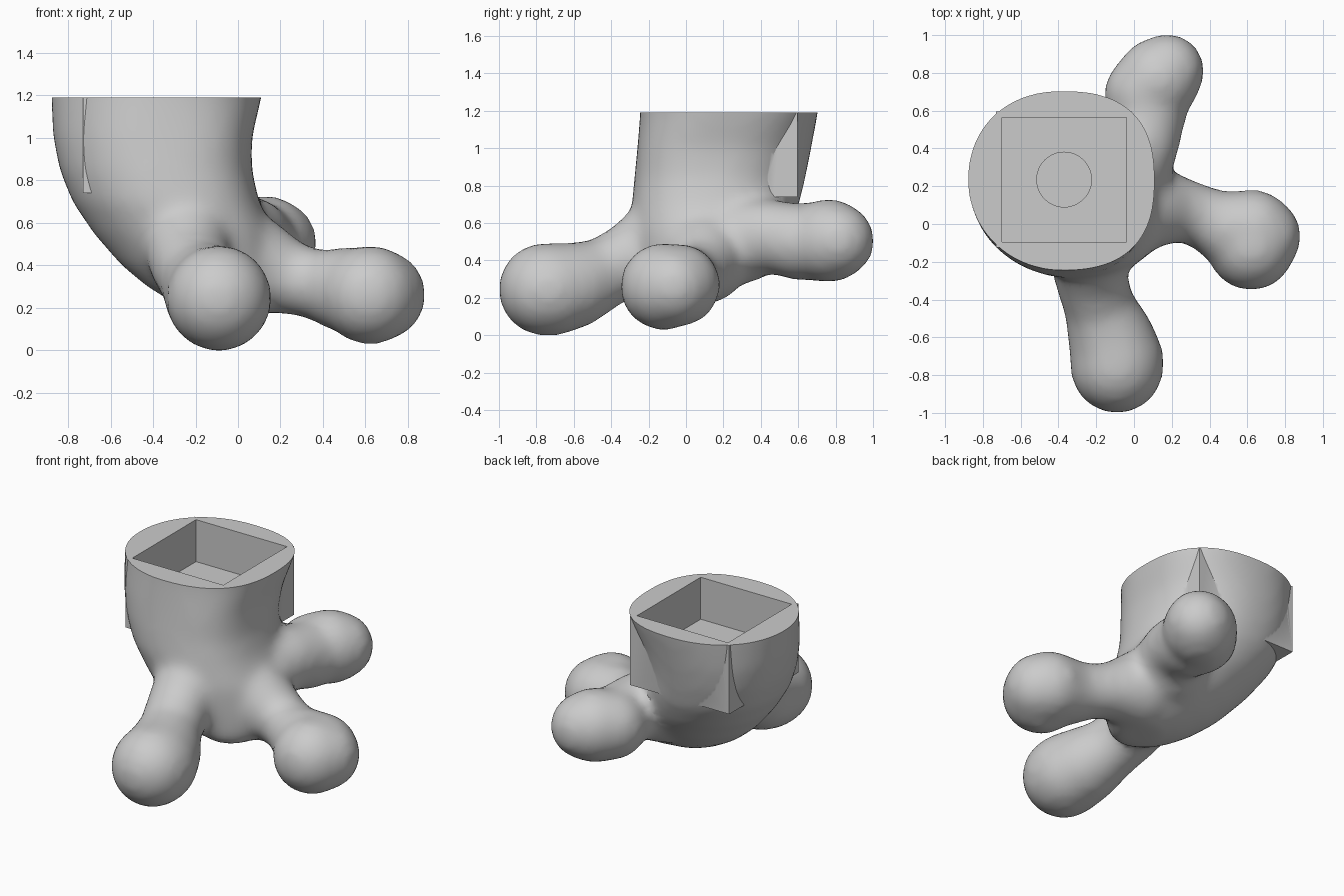
import bpy, bmesh, math
from mathutils import Vector, Matrix

cube = bpy.data.objects.get("Cube")
if cube:
    bpy.data.objects.remove(cube, do_unlink=True)

TOP = 1.19
SOCKET = Vector((-0.37, 0.235, 0))

grey = bpy.data.materials.new("soft grey")
grey.use_nodes = True
grey.diffuse_color = (0.6, 0.6, 0.6, 1)
grey.node_tree.nodes["Principled BSDF"].inputs["Base Color"].default_value = (0.6, 0.6, 0.6, 1)


def make_mesh(name, bm):
    mesh = bpy.data.meshes.new(name)
    bm.to_mesh(mesh)
    bm.free()
    return mesh


def make_object(name, mesh):
    obj = bpy.data.objects.new(name, mesh)
    bpy.context.collection.objects.link(obj)
    return obj


def box(name, size, low, high):
    bm = bmesh.new()
    place = Matrix.Translation(SOCKET + Vector((0, 0, (low + high) / 2)))
    bmesh.ops.create_cube(bm, size=1, matrix=place @ Matrix.Diagonal((size, size, high - low, 1)))
    return make_object(name, make_mesh(name, bm))


def loft(bm, sections, sides=48):
    """Stack of rounded rings: z, x range, y range, squareness of each quadrant."""
    rings = []
    for z, x0, x1, y0, y1, powers in sections:
        ring = []
        for i in range(sides):
            a = math.tau * i / sides
            c, s = math.cos(a), math.sin(a)
            power = powers[i * 4 // sides]
            k = (abs(c) ** power + abs(s) ** power) ** (-1 / power)
            ring.append(bm.verts.new(((x0 + x1) / 2 + k * c * (x1 - x0) / 2,
                                      (y0 + y1) / 2 + k * s * (y1 - y0) / 2, z)))
        rings.append(ring)
    for low, high in zip(rings, rings[1:]):
        for i in range(sides):
            j = (i + 1) % sides
            bm.faces.new((low[i], low[j], high[j], high[i]))
    bm.faces.new(rings[0][::-1])
    bm.faces.new(rings[-1])


def toe(bm, ball, keys, steps=4):
    """Chain of balls along x, y, z, radius keys."""
    for a, b in zip(keys, keys[1:]):
        for i in range(1, steps + 1):
            x, y, z, r = (p + (q - p) * i / steps for p, q in zip(a, b))
            bead = ball.copy()
            bead.transform(Matrix.Translation((x, y, z)) @ Matrix.Scale(r + 0.007, 4))
            bm.from_mesh(bead)
            bpy.data.meshes.remove(bead)


# One ball, reused along every toe
bm = bmesh.new()
bmesh.ops.create_uvsphere(bm, u_segments=24, v_segments=14, radius=1)
ball = make_mesh("ball", bm)

# Ankle and palm
ROUND = (2, 2, 2, 2)
bm = bmesh.new()
loft(bm, [
    (0.17, -0.16, 0.10, -0.15, 0.14, ROUND),
    (0.22, -0.30, 0.16, -0.20, 0.23, ROUND),
    (0.30, -0.43, 0.18, -0.23, 0.34, ROUND),
    (0.40, -0.55, 0.19, -0.26, 0.44, ROUND),
    (0.55, -0.68, 0.17, -0.28, 0.54, (2, 2.2, 2, 2.3)),
    (0.70, -0.78, 0.10, -0.29, 0.605, (2, 2.4, 2, 2.6)),
    (0.85, -0.84, 0.065, -0.275, 0.64, (2, 2.4, 2, 2.8)),
    (1.00, -0.87, 0.065, -0.26, 0.67, (2.2, 2.3, 2, 3)),
    (1.19, -0.88, 0.11, -0.245, 0.705, (2.6, 2.15, 2, 2.5)),
    (1.40, -0.88, 0.15, -0.24, 0.73, (2.6, 2.1, 2, 2.4))])

# Front, side and back toes
toe(bm, ball, [(-0.22, 0.0, 0.6, 0.21), (-0.24, -0.12, 0.54, 0.21), (-0.23, -0.28, 0.42, 0.187),
               (-0.18, -0.45, 0.325, 0.183), (-0.12, -0.61, 0.265, 0.225),
               (-0.09, -0.72, 0.245, 0.243), (-0.09, -0.755, 0.245, 0.243)])
toe(bm, ball, [(0.0, 0.10, 0.42, 0.25), (0.20, 0.085, 0.355, 0.175), (0.32, 0.055, 0.32, 0.157),
               (0.42, 0.01, 0.30, 0.167), (0.50, -0.025, 0.285, 0.193), (0.63, -0.035, 0.268, 0.213),
               (0.675, -0.065, 0.26, 0.205), (0.62, -0.12, 0.26, 0.228)])
toe(bm, ball, [(-0.06, 0.25, 0.5, 0.24), (0.05, 0.43, 0.535, 0.185), (0.075, 0.60, 0.50, 0.20),
               (0.05, 0.69, 0.50, 0.203), (0.13, 0.765, 0.505, 0.218), (0.175, 0.81, 0.505, 0.193)])
bpy.data.meshes.remove(ball)
flesh = make_object("flesh", make_mesh("flesh", bm))

# Fuse and soften the joins
remesh = flesh.modifiers.new("fuse", 'REMESH')
remesh.mode = 'VOXEL'
remesh.voxel_size = 0.03
smooth = flesh.modifiers.new("soften", 'SMOOTH')
smooth.factor = 0.5
smooth.iterations = 14

# Square socket block, flat top, pocket and round recess
bm = bmesh.new()
bmesh.ops.create_cone(bm, cap_ends=True, segments=48, radius1=0.145, radius2=0.145, depth=0.3,
                      matrix=Matrix.Translation(SOCKET + Vector((0, 0, 0.96))))
tools = [(box("socket_block", 0.72, 0.74, 1.3), 'UNION'),
         (box("top_cutter", 3, TOP, 2), 'DIFFERENCE'),
         (box("pocket_cutter", 0.66, 0.915, 1.5), 'DIFFERENCE'),
         (make_object("recess_cutter", make_mesh("recess_cutter", bm)), 'DIFFERENCE')]
for tool, operation in tools:
    tool.hide_render = True
    cut = flesh.modifiers.new(tool.name, 'BOOLEAN')
    cut.object = tool
    cut.operation = operation
    cut.solver = 'EXACT'

# Bake the modifiers and drop the helpers
graph = bpy.context.evaluated_depsgraph_get()
mesh = bpy.data.meshes.new_from_object(flesh.evaluated_get(graph))
foot = make_object("foot", mesh)
for helper in [flesh] + [tool for tool, _ in tools]:
    bpy.data.objects.remove(helper, do_unlink=True)
mesh.materials.clear()
mesh.materials.append(grey)

bpy.ops.object.select_all(action='DESELECT')
foot.select_set(True)
bpy.context.view_layer.objects.active = foot
bpy.ops.object.shade_smooth_by_angle(angle=math.radians(35))
